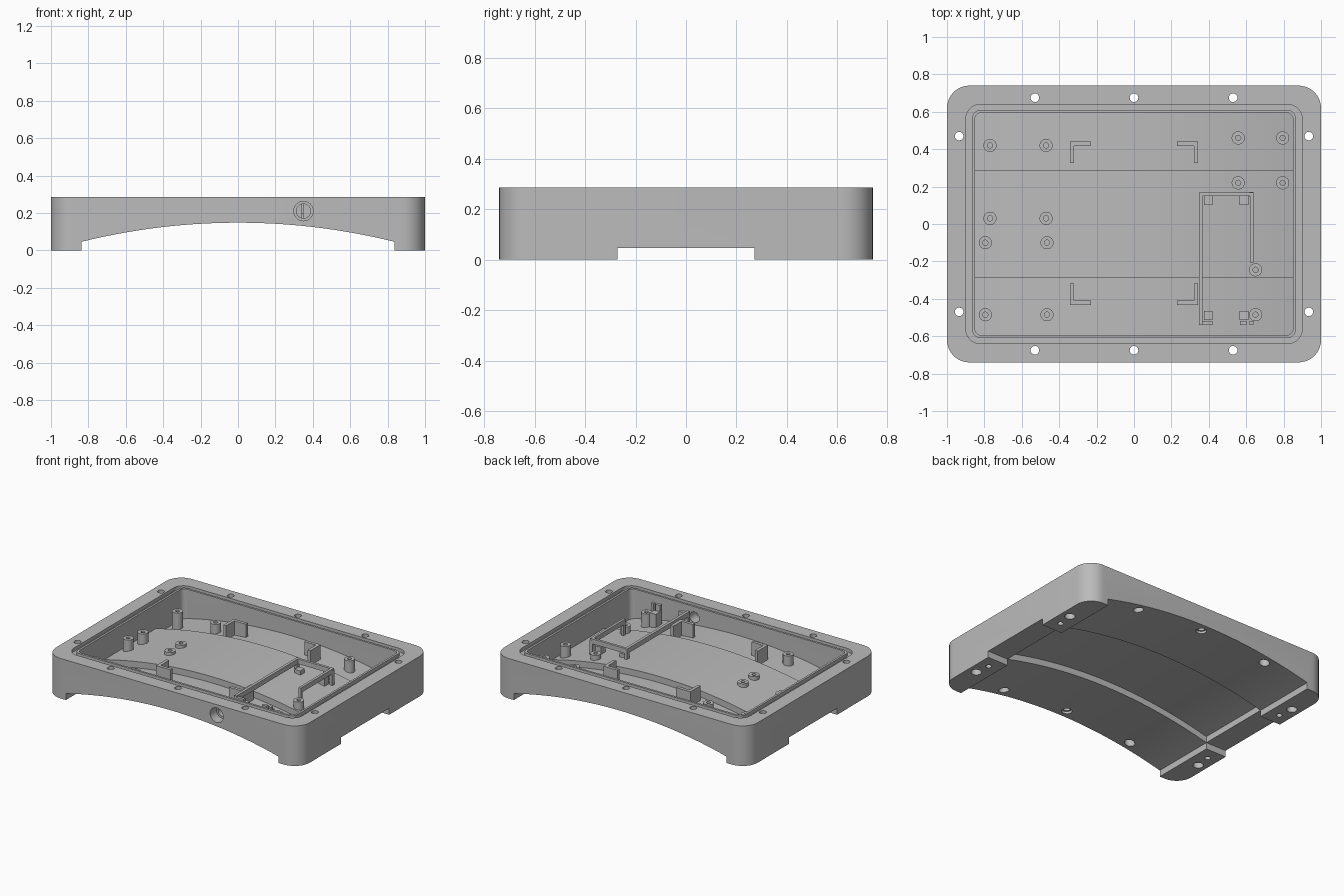
import bpy, bmesh, math
from mathutils import Vector, Matrix

cube = bpy.data.objects.get("Cube")
if cube:
    bpy.data.objects.remove(cube, do_unlink=True)

TOP, RISE, STEP, SKIN = 0.285, 0.148, 0.045, 0.025
RADIUS = 3.48
BAND_IN, BAND_OUT = 0.29, 0.272

grey = bpy.data.materials.new("plain grey")
grey.use_nodes = True
colour = (0.5, 0.5, 0.5, 1)
grey.diffuse_color = colour
grey.node_tree.nodes["Principled BSDF"].inputs["Base Color"].default_value = colour


def underside(x, y=1.0):
    """Height of the arched underside."""
    z = RISE - RADIUS + math.sqrt(RADIUS ** 2 - x * x)
    return z + (STEP if abs(y) < BAND_IN else 0)


def finish(name, bm):
    bmesh.ops.recalc_face_normals(bm, faces=bm.faces[:])
    mesh = bpy.data.meshes.new(name)
    bm.to_mesh(mesh)
    bm.free()
    mesh.materials.append(grey)
    ob = bpy.data.objects.new(name, mesh)
    bpy.context.collection.objects.link(ob)
    return ob


def extrude(bm, points, offset):
    face = bm.faces.new([bm.verts.new(p) for p in points])
    out = bmesh.ops.extrude_face_region(bm, geom=[face], use_keep_orig=True)
    verts = [g for g in out["geom"] if isinstance(g, bmesh.types.BMVert)]
    bmesh.ops.translate(bm, verts=verts, vec=Vector(offset))


def rounded_block(name, hx, hy, r, z0, z1, steps=10):
    points = []
    for i, (sx, sy) in enumerate([(1, 1), (-1, 1), (-1, -1), (1, -1)]):
        for k in range(steps + 1):
            a = math.pi / 2 * (i + k / steps)
            points.append((sx * (hx - r) + r * math.cos(a), sy * (hy - r) + r * math.sin(a), z0))
    bm = bmesh.new()
    extrude(bm, points, (0, 0, z1 - z0))
    return finish(name, bm)


def arch_solid(name, half_x, half_y, lift, steps=40):
    points = [(-half_x, -half_y, -0.1), (half_x, -half_y, -0.1)]
    for i in range(steps + 1):
        x = half_x - 2 * half_x * i / steps
        points.append((x, -half_y, underside(x) + lift))
    bm = bmesh.new()
    extrude(bm, points, (0, 2 * half_y, 0))
    return finish(name, bm)


def add_box(bm, x0, x1, y0, y1, z0, z1):
    m = Matrix.Translation(((x0 + x1) / 2, (y0 + y1) / 2, (z0 + z1) / 2))
    m = m @ Matrix.Diagonal((x1 - x0, y1 - y0, z1 - z0, 1))
    bmesh.ops.create_cube(bm, size=1, matrix=m)


def add_cylinder(bm, x, y, r, z0, z1):
    bmesh.ops.create_cone(bm, cap_ends=True, segments=24, radius1=r, radius2=r,
                          depth=z1 - z0, matrix=Matrix.Translation((x, y, (z0 + z1) / 2)))


def cut(target, cutter):
    mod = target.modifiers.new("cut", "BOOLEAN")
    mod.operation, mod.solver, mod.object = "DIFFERENCE", "EXACT", cutter
    bpy.context.view_layer.objects.active = target
    bpy.ops.object.modifier_apply(modifier=mod.name)
    bpy.data.objects.remove(cutter, do_unlink=True)


# Outer shell with the arched underside and the deeper middle band
shell = rounded_block("shell", 1, 0.74, 0.12, 0, TOP)
cut(shell, arch_solid("arch_cutter", 0.838, 1, 0))
cut(shell, arch_solid("band_cutter", 0.838, BAND_OUT, STEP))
bm = bmesh.new()
add_box(bm, -1.2, 1.2, -BAND_OUT, BAND_OUT, -0.1, STEP + 0.001)
cut(shell, finish("foot_notch_cutter", bm))

# Cavity whose floor follows the underside
cavity = rounded_block("cavity_cutter", 0.85, 0.595, 0.035, -0.05, 0.4)
cut(cavity, arch_solid("floor", 0.95, 1, SKIN))
cut(cavity, arch_solid("floor_band", 0.96, BAND_IN, STEP + SKIN))
cut(shell, cavity)

# Seal groove around the rim
groove = rounded_block("groove_cutter", 0.9, 0.64, 0.08, TOP - 0.025, 0.35)
cut(groove, rounded_block("groove_core", 0.865, 0.61, 0.045, 0.1, 0.5))
cut(shell, groove)

# Screw holes, their counterbores from below, and blind holes in the feet
screws = [(x, s * 0.675) for x in (-0.53, 0, 0.53) for s in (-1, 1)]
screws += [(sx * 0.935, sy * 0.47) for sx in (-1, 1) for sy in (-1, 1)]
for name, r, z0, z1 in (("screw_cutter", 0.023, -0.2, 0.4), ("counterbore_cutter", 0.034, -0.1, 0.165)):
    bm = bmesh.new()
    for x, y in screws:
        add_cylinder(bm, x, y, r, z0, z1)
    cut(shell, finish(name, bm))
bm = bmesh.new()
for sx in (-1, 1):
    for sy in (-1, 1):
        add_cylinder(bm, sx * 0.922, sy * 0.36, 0.019, -0.1, 0.1)
cut(shell, finish("foot_hole_cutter", bm))

# Stepped round port through the front wall
for r, y0, y1 in ((0.052, -0.8, -0.67), (0.038, -0.8, -0.56)):
    bm = bmesh.new()
    add_cylinder(bm, 0, 0, r, y0, y1)
    bmesh.ops.rotate(bm, verts=bm.verts[:], matrix=Matrix.Rotation(-math.pi / 2, 3, "X"))
    bmesh.ops.translate(bm, verts=bm.verts[:], vec=(0.35, 0, 0.21))
    cut(shell, finish("port_cutter", bm))

# Hollow standoffs
standoffs = [(x, y) for x in (-0.77, -0.47) for y in (0.42, 0.03)]
standoffs += [(x, y) for x in (-0.795, -0.465) for y in (-0.1, -0.485)]
standoffs += [(x, y) for x in (0.557, 0.795) for y in (0.46, 0.22)]
standoffs += [(0.65, -0.245), (0.65, -0.485)]
bm = bmesh.new()
for x, y in standoffs:
    z0 = underside(x, y) + 0.012
    rings = []
    for r, z in ((0.035, z0), (0.035, 0.21), (0.014, 0.21), (0.014, z0)):
        rings.append([bm.verts.new((x + r * math.cos(a), y + r * math.sin(a), z))
                      for a in (math.tau * i / 24 for i in range(24))])
    for lower, upper in zip(rings, rings[1:] + rings[:1]):
        for i in range(24):
            j = (i + 1) % 24
            bm.faces.new((lower[i], lower[j], upper[j], upper[i]))
posts = finish("standoffs", bm)

# Four angle brackets
bm = bmesh.new()
W = 0.022
for sx in (-1, 1):
    for y, sy in ((0.44, 1), (-0.432, -1)):
        x = sx * 0.343
        z0 = underside(0.343, y) + 0.01
        points = [(0, 0), (0.113, 0), (0.113, W), (W, W), (W, 0.115), (0, 0.115)]
        extrude(bm, [(x - sx * u, y - sy * v, z0) for u, v in points], (0, 0, 0.26 - z0))
finish("corner_brackets", bm)

# Tray frame: raised rails carried on legs
LOW, HIGH = 0.24, 0.275
bm = bmesh.new()
add_box(bm, 0.347, 0.367, -0.54, 0.168, LOW, HIGH)
add_box(bm, 0.367, 0.62, 0.15, 0.168, LOW, HIGH)
add_box(bm, 0.62, 0.638, -0.205, 0.168, LOW, HIGH)
finish("tray_rails", bm)

bm = bmesh.new()
legs = [(0.347, 0.367, 0.14, 0.168), (0.618, 0.64, 0.145, 0.17),
        (0.62, 0.638, -0.205, -0.185), (0.347, 0.42, -0.54, -0.518),
        (0.567, 0.602, -0.54, -0.518), (0.617, 0.64, -0.54, -0.518)]
for x0, x1, y0, y1 in legs:
    add_box(bm, x0, x1, y0, y1, underside(x0, y0) + 0.012, 0.265)
finish("tray_legs", bm)

# Low square support pads
bm = bmesh.new()
for x in (0.397, 0.588):
    for y in (0.125, -0.49):
        add_box(bm, x - 0.024, x + 0.024, y - 0.024, y + 0.024, underside(x, y) + 0.012, 0.222)
finish("support_pads", bm)

# Smooth curved walls, keep edges crisp
bpy.context.view_layer.update()
bpy.ops.object.select_all(action="DESELECT")
for ob in (shell, posts):
    ob.select_set(True)
bpy.context.view_layer.objects.active = shell
bpy.ops.object.shade_smooth_by_angle(angle=math.radians(30))
